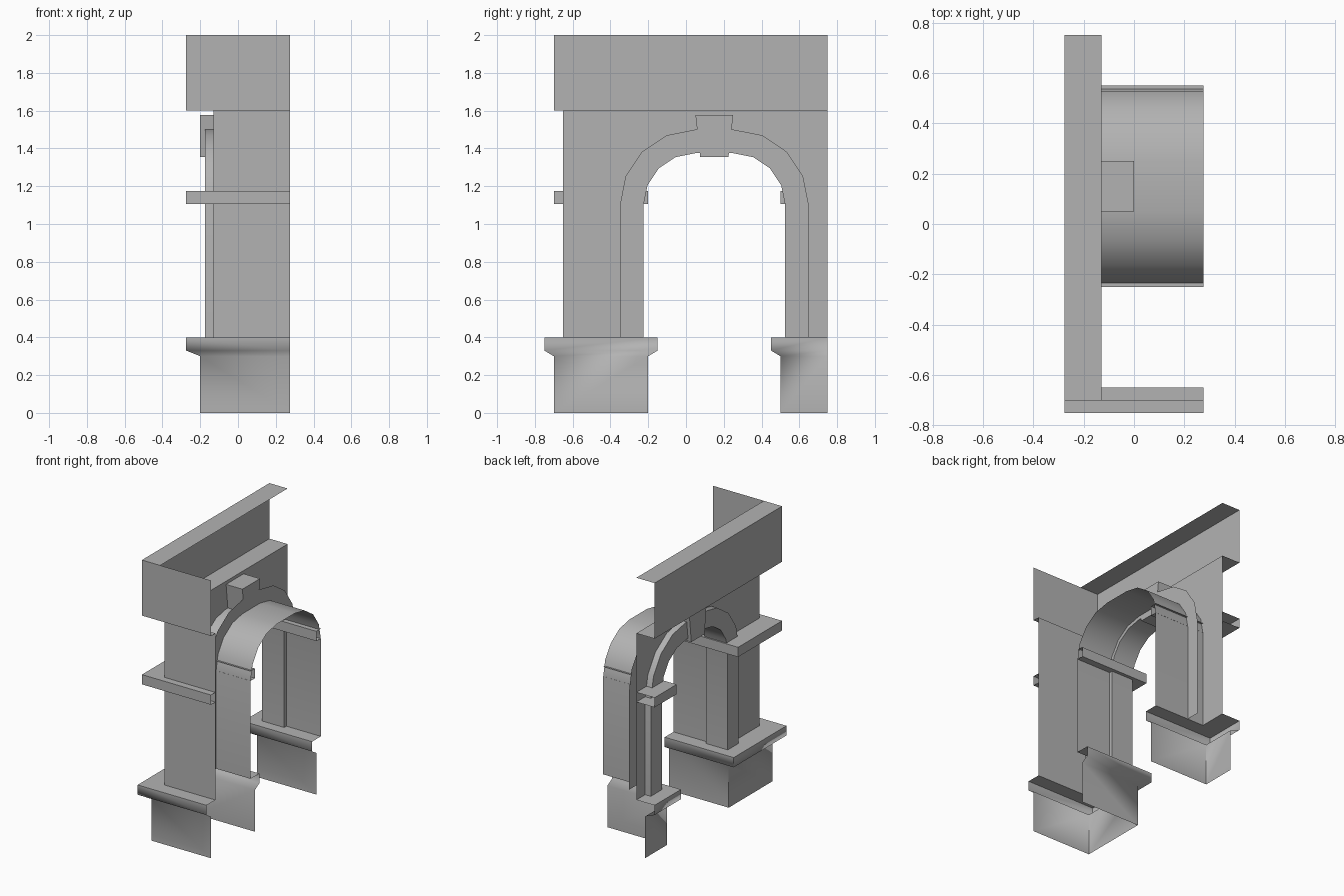
import bpy, bmesh, math

if "Cube" in bpy.data.objects:
    bpy.data.objects.remove(bpy.data.objects["Cube"])

X_BACK, X_WALL, X_OUT = 0.275, -0.13, -0.275
Y_END = 0.75
stone = bpy.data.materials.new("dark_stone")
stone.diffuse_color = (0.45, 0.45, 0.45, 1)
stone.use_nodes = True
stone.node_tree.nodes["Principled BSDF"].inputs["Base Color"].default_value = stone.diffuse_color


def finish(name, bm, angle=30):
    bmesh.ops.remove_doubles(bm, verts=bm.verts, dist=1e-5)
    bmesh.ops.recalc_face_normals(bm, faces=bm.faces)
    me = bpy.data.meshes.new(name)
    bm.to_mesh(me)
    bm.free()
    me.materials.append(stone)
    ob = bpy.data.objects.new(name, me)
    bpy.context.collection.objects.link(ob)
    bpy.ops.object.select_all(action='DESELECT')
    ob.select_set(True)
    bpy.context.view_layer.objects.active = ob
    bpy.ops.object.shade_smooth_by_angle(angle=math.radians(angle))
    return ob


def loft(name, rows, angle=30):
    """Skin a list of equally long open point rows."""
    bm = bmesh.new()
    vs = [[bm.verts.new(p) for p in row] for row in rows]
    for a, b in zip(vs, vs[1:]):
        for i in range(len(a) - 1):
            bm.faces.new((a[i], a[i + 1], b[i + 1], b[i]))
    return finish(name, bm, angle)


def arch(r):
    """Opening outline in y, z: straight jambs, two quarter rounds, flat crown."""
    pts = [(0.05 - r, 0.4)]
    for cy, start in ((0.05, 180), (0.25, 90)):
        for i in range(5):
            a = math.radians(start - 22.5 * i)
            pts.append((cy + r * math.cos(a), 1.1 + r * math.sin(a)))
    return pts + [(0.25 + r, 0.4)]


def sweep_arch(name, section):
    """Carry an (x, radius) section around the arch outline."""
    return loft(name, [[(x, y, z) for y, z in arch(r)] for x, r in section])


def corner_pier(x, e, z):
    """Wraps three sides of the pier at the corner."""
    return [(X_BACK, -0.7 - e, z), (x, -0.7 - e, z), (x, -0.2 + e, z), (X_BACK, -0.2 + e, z)]


def end_pier(x, e, z):
    """Wraps the half pier that is cut off at the open end."""
    return [(X_BACK, 0.5 - e, z), (x, 0.5 - e, z), (x, Y_END, z)]


# Wall with arched opening, and its return side
bm = bmesh.new()
outline = [(-0.65, 0.4), (-0.65, 1.6), (Y_END, 1.6), (Y_END, 0.4)] + arch(0.3)[::-1]
bm.faces.new([bm.verts.new((X_WALL, y, z)) for y, z in outline])
bm.faces.new([bm.verts.new(p) for p in (
    (X_WALL, -0.65, 0.4), (X_BACK, -0.65, 0.4), (X_BACK, -0.65, 1.6), (X_WALL, -0.65, 1.6))])
finish("arch_wall", bm)

# Vault lining, and the raised arch moulding set into it
sweep_arch("vault_lining", [(X_WALL, 0.3), (X_BACK, 0.3)])
sweep_arch("arch_moulding", [(X_WALL, 0.4), (-0.175, 0.4), (-0.175, 0.275), (0, 0.275), (0, 0.4)])

# Pier bases with flared ledge, and square bands at the arch spring line
base = [(-0.2, 0, 0), (-0.2, 0, 0.3), (X_OUT, 0.05, 0.33), (X_OUT, 0.05, 0.4), (X_WALL, -0.05, 0.4)]
band = [(X_WALL, -0.05, 1.105), (X_OUT, 0, 1.105), (X_OUT, 0, 1.175), (X_WALL, -0.05, 1.175)]
for label, path in (("corner", corner_pier), ("end", end_pier)):
    ob = loft(label + "_base", [path(*s) for s in base], 70)
    ob.modifiers.new("even_shading", 'WEIGHTED_NORMAL').keep_sharp = True
    loft(label + "_band", [path(*s) for s in band])

# Top block: underside, faces, and a cap strip along the facade
loft("top_block", [[(X_BACK, y, z), (x, y, z), (x, Y_END, z)]
                   for x, y, z in ((X_WALL, -0.65, 1.6), (X_OUT, -0.7, 1.6), (X_OUT, -0.7, 2.0))])
loft("top_cap", [[(x, -0.7, 2.0), (x, Y_END, 2.0)] for x in (X_OUT, X_WALL)])

# Tapered keystone
bm = bmesh.new()
bmesh.ops.create_cube(bm, size=1)
for v in bm.verts:
    top = v.co.z > 0
    half = 0.1 if top else 0.075
    v.co = (-0.1 + 0.2 * v.co.x, 0.15 + 2 * half * v.co.y, 1.577 if top else 1.355)
finish("keystone", bm)
